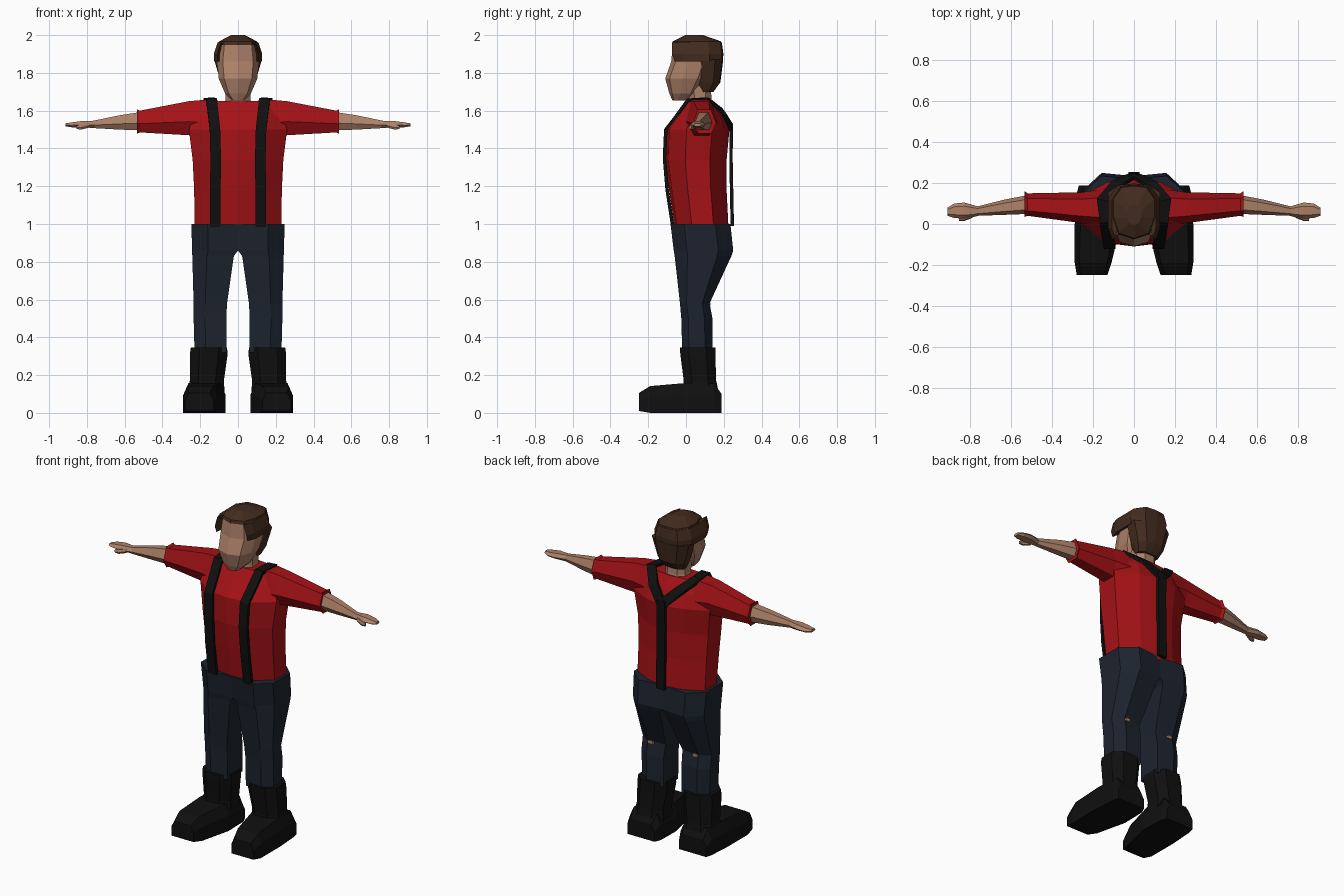
import bpy, bmesh
from mathutils import Vector


def material(name, rgb):
    m = bpy.data.materials.new(name)
    m.diffuse_color = (*rgb, 1)
    return m


SKIN = material("skin", (0.42, 0.22, 0.14))
RED = material("red_cloth", (0.38, 0.006, 0.008))
DENIM = material("denim", (0.012, 0.017, 0.028))
BLACK = material("black_leather", (0.005, 0.005, 0.005))
BROWN = material("brown_hair", (0.055, 0.024, 0.013))


def sym(half):
    """Mirror a half profile running from front centre to back centre."""
    return half + [(-x, y) for x, y in reversed(half) if x > 0]


def finish(name, bm, mat, mirror):
    bmesh.ops.recalc_face_normals(bm, faces=bm.faces)
    me = bpy.data.meshes.new(name)
    bm.to_mesh(me)
    bm.free()
    ob = bpy.data.objects.new(name, me)
    bpy.context.collection.objects.link(ob)
    me.materials.append(mat)
    if mirror:
        ob.modifiers.new("mirror", 'MIRROR').use_clip = True
    return ob


def skin_rings(name, loops, mat, mirror):
    bm = bmesh.new()
    vs = [[bm.verts.new(p) for p in loop] for loop in loops]
    n = len(vs[0])
    for a, b in zip(vs, vs[1:]):
        for i in range(n):
            j = (i + 1) % n
            bm.faces.new((a[i], a[j], b[j], b[i]))
    bm.faces.new(vs[0])
    bm.faces.new(vs[-1])
    return finish(name, bm, mat, mirror)


def loft(name, profile, rings, mat, axis='z', mirror=False):
    """Each ring is (position on axis, a min, a max, b min, b max)."""
    loops = []
    for t, a0, a1, b0, b1 in rings:
        loop = []
        for u, v in profile:
            a = (a0 + a1) / 2 + u * (a1 - a0) / 2
            b = (b0 + b1) / 2 + v * (b1 - b0) / 2
            loop.append({'z': (a, b, t), 'x': (t, a, b), 'y': (a, t, b)}[axis])
        loops.append(loop)
    return skin_rings(name, loops, mat, mirror)


def strap(name, pts, mirror, w=0.028, h=0.009):
    """Flat band following a path around the upper body."""
    pts = [Vector(p) for p in pts]
    loops = []
    for i, p in enumerate(pts):
        t = (pts[min(i + 1, len(pts) - 1)] - pts[max(i - 1, 0)]).normalized()
        n = Vector((0, p.y - 0.07, max(0, p.z - 1.5))).normalized()
        s = t.cross(n).normalized() * w
        n = n * h
        loops.append([p - s - n, p + s - n, p + s + n, p - s + n])
    return skin_rings(name, loops, BLACK, mirror)


TORSO = sym([(0, -1), (.55, -.9), (1, -.35), (1, .45), (.5, .85), (0, 1)])
HEAD = sym([(0, -1), (.72, -.8), (1, -.2), (1, .5), (.6, .95), (0, 1)])
HORSESHOE = sym([(0, -.2), (.72, -.3), (.84, -1), (1, -.6), (1, .45), (.6, .95), (0, 1)])
LEG = [(-1, -.9), (.3, -1), (1, -.55), (1, .5), (.3, 1), (-1, .9)]
HEX = [(-1, -.2), (-.5, -1), (.6, -1), (1, -.1), (.55, 1), (-.55, 1)]
OCT = [(-1, -.5), (-.5, -1), (.5, -1), (1, -.5), (1, .5), (.5, 1), (-.5, 1), (-1, .5)]
SHOE = [(-1, -1), (1, -1), (1, .2), (.75, 1), (-.75, 1), (-1, .2)]

# Shirt body and sleeves
loft("shirt", TORSO, [
    (.98, -.23, .23, -.06, .225), (1.18, -.232, .232, -.09, .215),
    (1.34, -.24, .24, -.11, .215), (1.5, -.26, .26, -.105, .23),
    (1.58, -.235, .235, -.045, .195), (1.65, -.19, .19, .005, .145)], RED)
loft("sleeve", HEX, [
    (.15, -.01, .17, 1.45, 1.66), (.26, .005, .155, 1.47, 1.65),
    (.52, .04, .15, 1.485, 1.6), (.535, .035, .16, 1.478, 1.607)],
    RED, 'x', True)

# Arms, hands and thumbs
loft("forearm", HEX, [
    (.5, .05, .145, 1.495, 1.595), (.63, .045, .12, 1.5, 1.575),
    (.77, .04, .085, 1.508, 1.546)], SKIN, 'x', True)
loft("hand", HEX, [
    (.76, .04, .085, 1.508, 1.546), (.83, .025, .105, 1.512, 1.545),
    (.88, .03, .1, 1.512, 1.538), (.912, .04, .08, 1.517, 1.533)],
    SKIN, 'x', True)
loft("thumb", HEX, [
    (.79, .03, .055, 1.51, 1.535), (.83, .015, .04, 1.5, 1.527),
    (.855, .015, .03, 1.503, 1.52)], SKIN, 'x', True)

# Neck and head
loft("neck", OCT, [
    (1.6, -.08, .08, .0, .15), (1.66, -.066, .066, .015, .135),
    (1.76, -.07, .07, .01, .13)], SKIN)
loft("head", HEAD, [
    (1.655, -.035, .035, -.072, .0), (1.69, -.068, .068, -.088, .06),
    (1.77, -.102, .102, -.11, .12), (1.86, -.112, .112, -.078, .15),
    (1.95, -.1, .1, -.07, .15)], SKIN)

# Hair: side locks framing the face, crown, and back
loft("hair_sides", HORSESHOE, [
    (1.86, -.126, .126, -.06, .195), (1.9, -.128, .128, -.073, .198),
    (1.96, -.108, .108, -.074, .19)], BROWN)
loft("hair_crown", HEAD, [
    (1.948, -.108, .108, -.075, .192), (1.967, -.1, .1, -.07, .185),
    (2.0, -.035, .035, -.005, .09)], BROWN)
loft("hair_back", HEAD, [
    (1.7, -.07, .07, .06, .145), (1.75, -.092, .092, .035, .182),
    (1.87, -.126, .126, .025, .197)], BROWN)

# Trousers: one leg and hip half, mirrored
loft("trouser_leg", LEG, [
    (1.0, 0, .247, -.082, .235), (.86, 0, .243, -.065, .25),
    (.83, .022, .242, -.06, .24), (.58, .058, .235, -.032, .125),
    (.5, .062, .235, -.025, .14), (.32, .062, .23, -.02, .14)],
    DENIM, 'z', True)

# Small tear showing skin behind each knee
loft("trouser_tear", SHOE, [
    (.585, .135, .17, .1, .131), (.568, .13, .175, .1, .131)],
    SKIN, 'z', True)

# Boots
loft("boot_shaft", OCT, [
    (.345, .058, .25, -.032, .155), (.31, .055, .255, -.03, .155),
    (.17, .075, .255, -.012, .16), (.1, .07, .27, -.02, .175)],
    BLACK, 'z', True)
loft("boot_foot", SHOE, [
    (.188, .085, .27, 0, .1), (.15, .068, .28, 0, .155),
    (.0, .065, .29, 0, .158), (-.19, .11, .29, 0, .142),
    (-.25, .13, .28, .01, .105)], BLACK, 'y', True)

# Suspenders: front bands over the shoulders, joining into one back band
strap("shoulder_strap", [
    (.12, -.07, .985), (.12, -.1, 1.18), (.118, -.114, 1.35), (.122, -.107, 1.5),
    (.14, .01, 1.655), (.155, .115, 1.66), (.085, .195, 1.595), (.0, .24, 1.51)], True)
strap("back_strap", [(0, .24, 1.53), (0, .238, 1.35), (0, .245, .99)], False)
